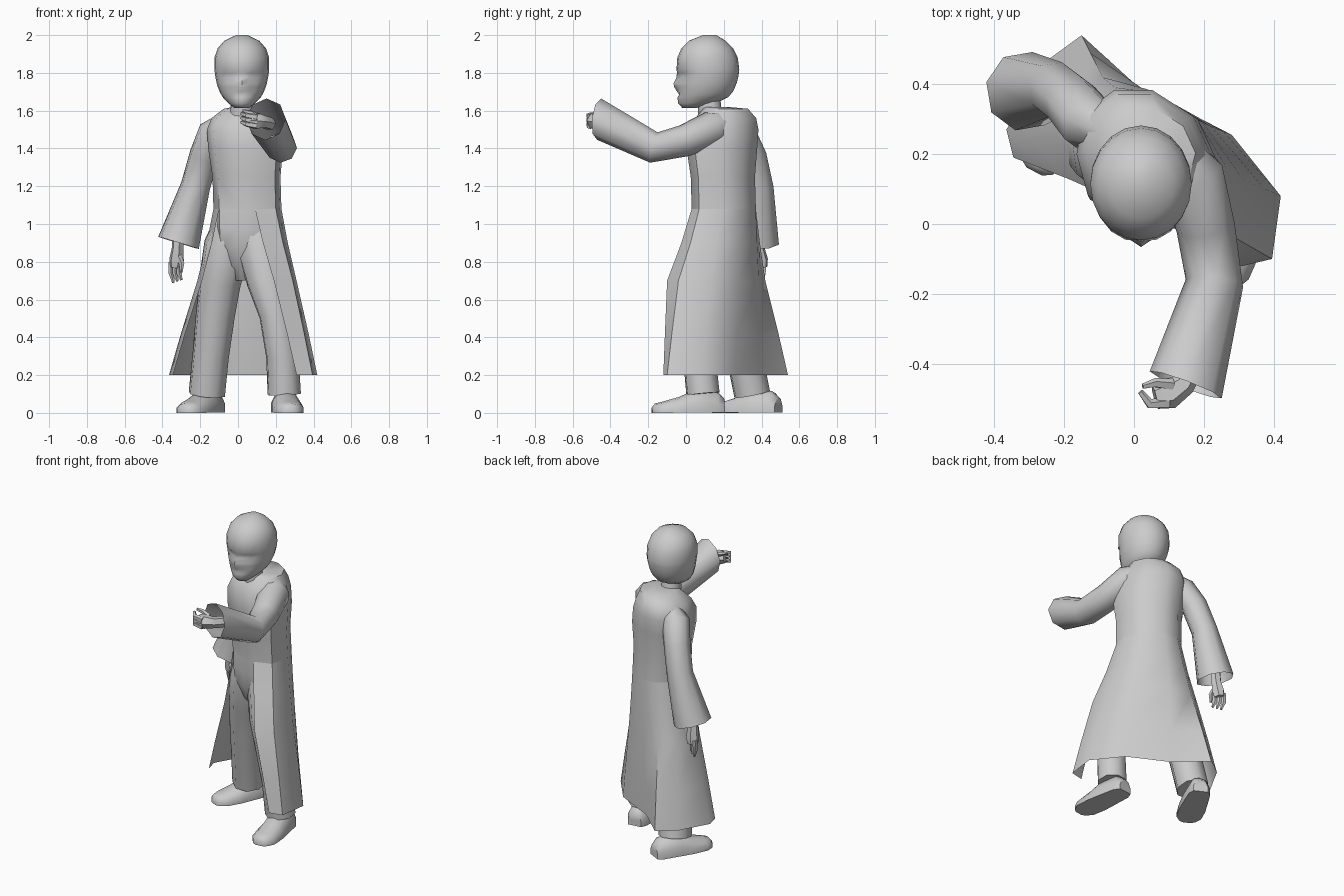
import bpy, bmesh, math
from mathutils import Vector

cube = bpy.data.objects.get("Cube")
if cube:
    bpy.data.objects.remove(cube)

grey = bpy.data.materials.new("plain_grey")
grey.use_nodes = True
grey.diffuse_color = (0.6, 0.6, 0.6, 1)
grey.node_tree.nodes["Principled BSDF"].inputs["Base Color"].default_value = (0.6, 0.6, 0.6, 1)


def loft(name, rings, closed=True, start=True, end=True, angle=50):
    """Skin a list of equal-length point rings."""
    bm = bmesh.new()
    rows = [[bm.verts.new(p) for p in ring] for ring in rings]
    n = len(rows[0])
    for a, b in zip(rows, rows[1:]):
        for i in range(n if closed else n - 1):
            j = (i + 1) % n
            bm.faces.new((a[i], a[j], b[j], b[i]))
    if closed and start:
        bm.faces.new(rows[0])
    if closed and end:
        bm.faces.new(rows[-1])
    bmesh.ops.recalc_face_normals(bm, faces=bm.faces)
    mesh = bpy.data.meshes.new(name)
    bm.to_mesh(mesh)
    bm.free()
    mesh.materials.append(grey)
    ob = bpy.data.objects.new(name, mesh)
    bpy.context.collection.objects.link(ob)
    bpy.ops.object.select_all(action='DESELECT')
    ob.select_set(True)
    bpy.context.view_layer.objects.active = ob
    bpy.ops.object.shade_smooth_by_angle(angle=math.radians(angle))
    return ob


def tube(name, path, sides=8, end_dir=None, end=True, ref=(0.3, 1, 0.2)):
    """Round limb along (x, y, z, radius) stations."""
    pts = [Vector(p[:3]) for p in path]
    rings = []
    for i, p in enumerate(pts):
        t = (pts[min(i + 1, len(pts) - 1)] - pts[max(i - 1, 0)]).normalized()
        if end_dir and i == len(pts) - 1:
            t = Vector(end_dir).normalized()
        u = t.cross(Vector(ref)).normalized()
        v = t.cross(u)
        rings.append([p + path[i][3] * (u * math.cos(a) + v * math.sin(a))
                      for a in (2 * math.pi * k / sides for k in range(sides))])
    return loft(name, rings, end=end)


# Coat: skirt rows run from one front edge, round the back, to the other
waist = [(-.10, .09), (-.13, .20), (-.11, .31), (-.03, .37), (.07, .37),
         (.18, .30), (.23, .19), (.20, .07), (.09, .03)]
middle = [(-.19, .13), (-.215, .23), (-.19, .36), (-.09, .42), (.04, .385),
          (.22, .28), (.31, .13), (.29, -.04), (.19, -.10)]
hem = [(-.345, .19), (-.365, .27), (-.26, .46), (-.15, .54), (.02, .385),
       (.28, .255), (.42, .08), (.395, -.10), (.31, -.12)]


def blend(a, b, f):
    return [(p[0] + (q[0] - p[0]) * f, p[1] + (q[1] - p[1]) * f) for p, q in zip(a, b)]


skirt = [(waist, 1.08), (blend(waist, middle, .42), .9), (middle, .7),
         (blend(middle, hem, .58), .42), (hem, .2)]
loft("coat_skirt", [[(x, y, z) for x, y in row] for row, z in skirt], closed=False)


def body_ring(z, s, cx=.05, cy=.2):
    return [(cx + (x - .05) * s, cy + (y - .2) * s, z) for x, y in waist + [(0, .045)]]


loft("coat_body", [body_ring(*r) for r in [
    (1.08, 1), (1.25, 1.0, .045, .195), (1.4, 1.1, .04, .19), (1.5, 1.08, .03, .2),
    (1.56, .95, .03, .21), (1.61, .7, .05, .21), (1.62, .35, .04, .16)]], start=False)
loft("trouser_hips", [body_ring(*r) for r in [
    (1.1, .98), (.98, .95, .045, .195), (.88, .85, .04, .19), (.78, .6, .035, .19),
    (.7, .25, .03, .19)]])

# Sleeves, open at the cuffs
tube("right_sleeve", [(-.07, .26, 1.545, .05), (-.13, .29, 1.48, .085), (-.18, .35, 1.36, .08),
                      (-.225, .385, 1.2, .08), (-.315, .38, .9, .115)], end=False)
tube("left_sleeve", [(.11, .21, 1.53, .07), (.165, .14, 1.505, .095), (.205, -.01, 1.44, .085),
                     (.23, -.17, 1.405, .083), (.148, -.46, 1.555, .11)],
     end_dir=(-.35, -.93, .1), end=False, ref=(1, -.3, 0))

# Trouser legs
tube("left_leg", [(.1, .16, 1.0, .11), (.115, .15, .88, .13), (.15, .09, .7, .11),
                  (.2, .055, .52, .092), (.235, .07, .3, .09), (.245, .09, .1, .092)])
tube("right_leg", [(-.02, .2, 1.0, .11), (-.055, .21, .88, .13), (-.095, .24, .7, .115),
                   (-.12, .27, .52, .107), (-.145, .31, .3, .1), (-.165, .35, .1, .1)])


# Shoes: flat-soled cross sections from heel to toe
def shoe(name, heel, toe):
    h, t = Vector((*heel, 0)), Vector((*toe, 0))
    d = t - h
    side = Vector((-d.y, d.x, 0)).normalized()
    rings = []
    for f, w, top in [(0, .045, .08), (.1, .065, .115), (.42, .075, .12), (.62, .08, .085),
                      (.85, .075, .06), (.96, .05, .05), (1, .025, .03)]:
        shape = [(-1, .01), (-1, .45), (-.6, .9), (0, 1), (.6, .9), (1, .45), (1, .01)]
        rings.append([h + d * f + side * w * a + Vector((0, 0, top * b)) for a, b in shape])
    loft(name, rings)


shoe("left_shoe", (.235, .2), (.28, -.18))
shoe("right_shoe", (-.11, .49), (-.285, .15))

# Hands
tube("right_palm", [(-.315, .38, .95, .032), (-.32, .385, .87, .032), (-.325, .395, .81, .04),
                    (-.33, .4, .77, .032)], sides=6)
for i in range(3):
    x, y = -.354 + i * .021, .41 - i * .015
    tube(f"right_finger_{i + 1}", [(x, y, .8, .016), (x, y, .74, .015),
                                  (x + .012, y - .008, .69 + i * .007, .007)], sides=5)
tube("right_thumb", [(-.315, .375, .83, .018), (-.298, .36, .79, .015),
                     (-.3, .355, .745, .007)], sides=5)
tube("left_palm", [(.17, -.4, 1.53, .035), (.14, -.46, 1.54, .035), (.1, -.485, 1.545, .045),
                   (.06, -.495, 1.55, .035)], sides=6, ref=(0, 0, 1))
for i in range(3):
    z = 1.575 - i * .023
    tube(f"left_finger_{i + 1}", [(.1, -.51, z - .01, .018), (.045, -.515, z, .015),
                                 (.018, -.48, z + .01, .009)], sides=5, ref=(0, 0, 1))
tube("left_thumb", [(.11, -.46, 1.57, .018), (.06, -.455, 1.59, .014),
                    (.025, -.465, 1.6, .008)], sides=5, ref=(0, 0, 1))

# Neck and head: rows hold height, front, back, half width, nose push, eye push
tube("neck", [(.02, .14, 1.54, .075), (.02, .125, 1.6, .062), (.02, .12, 1.7, .06)], sides=10)
rows = [(1.615, -.02, .06, .04, 0, 0), (1.64, -.042, .16, .072, 0, 0),
        (1.67, -.042, .22, .1, .003, 0), (1.685, -.042, .235, .109, -.006, 0),
        (1.7, -.043, .248, .117, .004, 0), (1.725, -.042, .26, .127, .02, 0),
        (1.745, -.042, .268, .133, .024, .004), (1.775, -.043, .276, .139, .008, -.012),
        (1.8, -.045, .28, .143, .003, -.008), (1.82, -.05, .282, .145, 0, .003),
        (1.88, -.046, .274, .145, 0, 0), (1.93, -.025, .25, .128, 0, 0),
        (1.97, .015, .21, .093, 0, 0), (2.0, .09, .16, .03, 0, 0)]
head = []
for z, front, back, w, nose, eye in rows:
    ring = []
    for k in range(20):
        a = 2 * math.pi * k / 20
        mid, half = (front + back) / 2, (back - front) / 2
        push = nose if k == 0 else eye if k in (1, 2, 18, 19) else 0
        ring.append((.02 + w * math.sin(a), mid - half * math.cos(a) - push, z))
    head.append(ring)
loft("head", head, angle=60)
